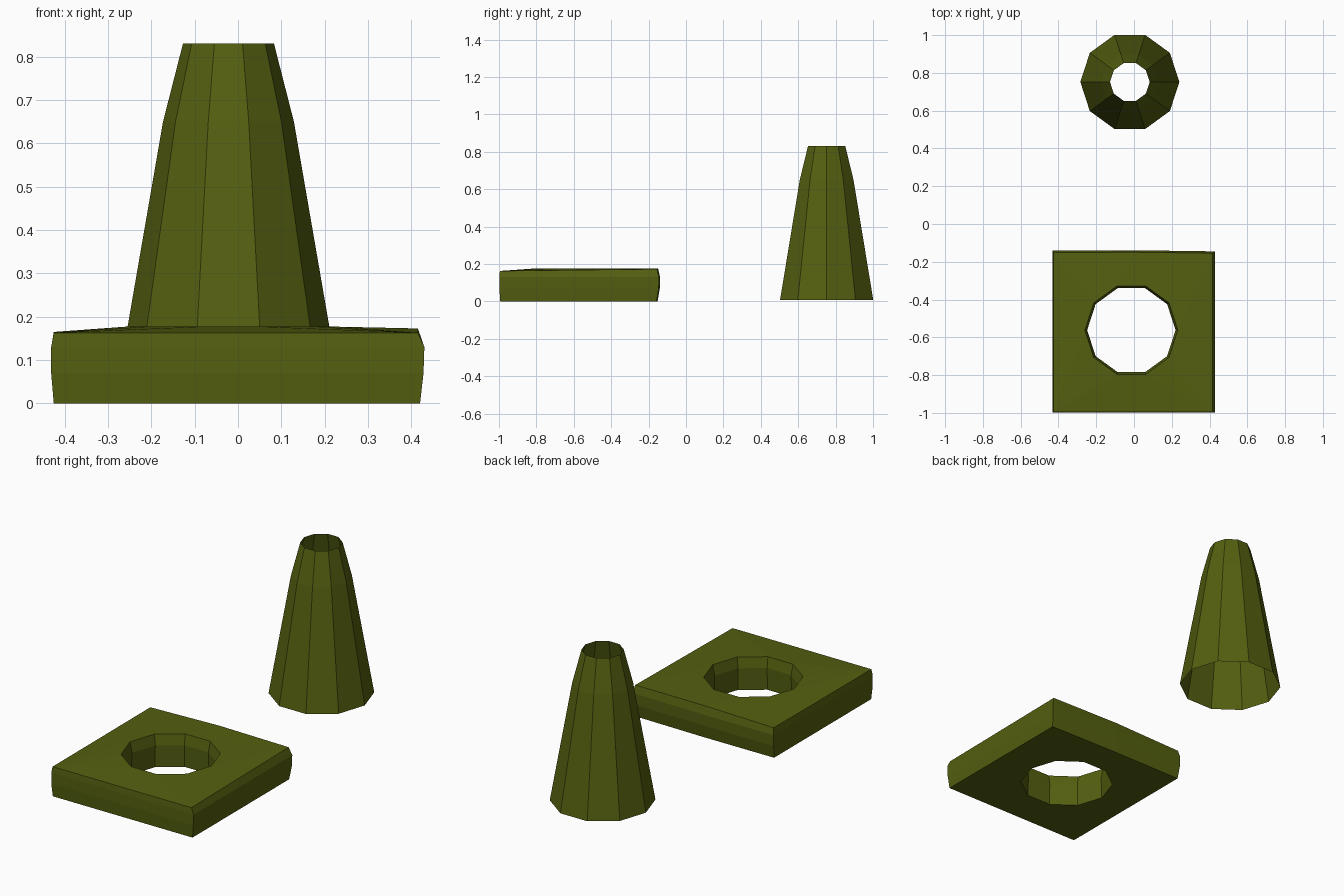
import bpy, bmesh, math

if "Cube" in bpy.data.objects:
    bpy.data.objects.remove(bpy.data.objects["Cube"])

mat = bpy.data.materials.new("olive_green")
mat.diffuse_color = (0.09, 0.115, 0.005, 1)
mat.use_nodes = True
mat.node_tree.nodes["Principled BSDF"].inputs["Base Color"].default_value = mat.diffuse_color
SIDES = 10


def ring(bm, cx, cy, r, z):
    return [bm.verts.new((cx + r * math.cos(2 * math.pi * i / SIDES),
                          cy + r * math.sin(2 * math.pi * i / SIDES), z))
            for i in range(SIDES)]


def skin(bm, loops):
    for a, b in zip(loops, loops[1:]):
        n = len(a)
        for i in range(n):
            j = (i + 1) % n
            bm.faces.new((a[i], a[j], b[j], b[i]))


def finish(bm, name):
    mesh = bpy.data.meshes.new(name)
    bm.to_mesh(mesh)
    bm.free()
    mesh.materials.append(mat)
    obj = bpy.data.objects.new(name, mesh)
    bpy.context.collection.objects.link(obj)
    return obj


# Tapered ten-sided open cone shell
bm = bmesh.new()
skin(bm, [ring(bm, -0.022, 0.752, r, z)
          for r, z in [(0.262, 0.008), (0.151, 0.65), (0.105, 0.83)]])
finish(bm, "cone_shell")

# Square base: slightly bulging sides, uneven top corners
bm = bmesh.new()


def square(left, right, front, back, heights):
    mid = (left + right) / 2
    pts = [(left, front), (mid, front), (right, front),
           (right, back), (mid, back + 0.006), (left, back + 0.004)]
    return [bm.verts.new((x, y, z)) for (x, y), z in zip(pts, heights)]


outer = [square(-0.425, 0.42, -0.993, -0.158, [0] * 6),
         square(-0.431, 0.428, -0.998, -0.146, [0.07] * 6),
         square(-0.431, 0.43, -0.998, -0.145, [0.13] * 6),
         square(-0.425, 0.415, -0.995, -0.155,
                [0.163, 0.163, 0.163, 0.173, 0.175, 0.165])]
skin(bm, outer)

# Ten-sided hole with a flared upper rim
hole = [ring(bm, -0.014, -0.562, r, z)
        for r, z in [(0.238, 0), (0.234, 0.12), (0.246, 0.177)]]
skin(bm, hole)

# Top and bottom plates between square and hole
for k in (0, -1):
    edges = []
    for loop in (outer[k], hole[k]):
        edges += [bm.edges.get((loop[i - 1], loop[i])) for i in range(len(loop))]
    bmesh.ops.triangle_fill(bm, edges=edges, use_beauty=True)
bmesh.ops.recalc_face_normals(bm, faces=bm.faces[:])
finish(bm, "square_base")
